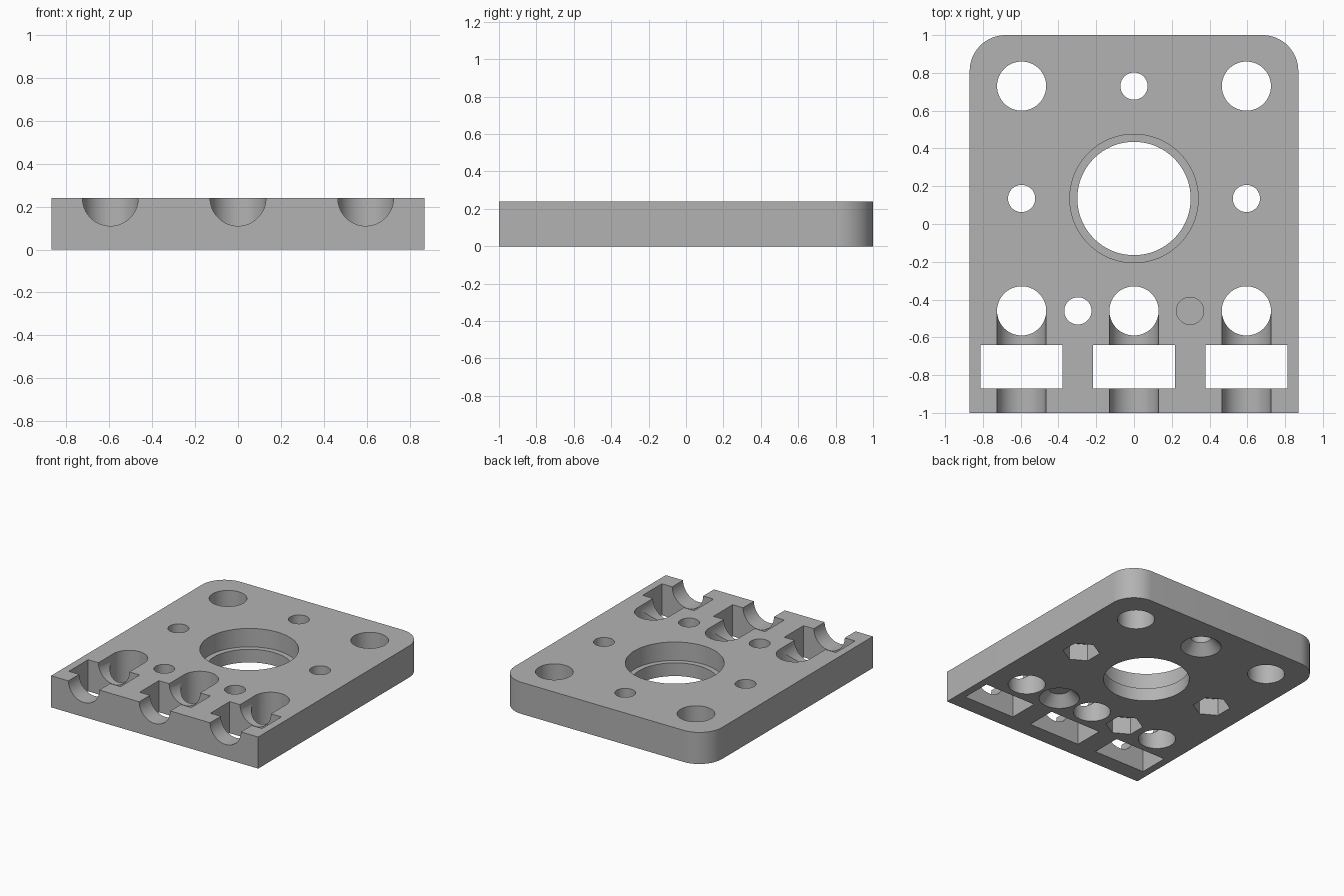
import bpy, bmesh, math

if "Cube" in bpy.data.objects:
    bpy.data.objects.remove(bpy.data.objects["Cube"])

T = 0.24            # plate thickness
ROD = 0.595         # spacing of the rod columns
ROW = -0.46         # front row of holes
E = 0.02            # overshoot of cutters

grey = bpy.data.materials.new("grey")
grey.diffuse_color = (0.45, 0.45, 0.45, 1)
grey.use_nodes = True
grey.node_tree.nodes["Principled BSDF"].inputs["Base Color"].default_value = grey.diffuse_color


def make_object(name, bm):
    mesh = bpy.data.meshes.new(name)
    bmesh.ops.recalc_face_normals(bm, faces=bm.faces)
    bm.to_mesh(mesh)
    bm.free()
    ob = bpy.data.objects.new(name, mesh)
    bpy.context.collection.objects.link(ob)
    mesh.materials.append(grey)
    return ob


def extrude_outline(name, pts, z0, z1):
    bm = bmesh.new()
    face = bm.faces.new([bm.verts.new((x, y, z0)) for x, y in pts])
    top = bmesh.ops.extrude_face_region(bm, geom=[face])["geom"]
    for v in top:
        if isinstance(v, bmesh.types.BMVert):
            v.co.z = z1
    return make_object(name, bm)


def cut(cutter):
    # subtract the cutter from the plate, then remove it
    mod = plate.modifiers.new("cut", 'BOOLEAN')
    mod.operation, mod.solver, mod.object = 'DIFFERENCE', 'EXACT', cutter
    bpy.context.view_layer.objects.active = plate
    bpy.ops.object.modifier_apply(modifier=mod.name)
    bpy.data.objects.remove(cutter)


def ring(x, y, r, n=64, turn=0.0):
    return [(x + r * math.cos(turn + math.tau * i / n),
             y + r * math.sin(turn + math.tau * i / n)) for i in range(n)]


def hole(x, y, r, z0=-E, z1=T + E, n=64, turn=0.0):
    cut(extrude_outline("hole_cutter", ring(x, y, r, n, turn), z0, z1))


def countersink(x, y, r0, r1, depth):
    # cone that narrows upward from the underside
    bm = bmesh.new()
    slope = (r0 - r1) / depth
    bmesh.ops.create_cone(bm, cap_ends=True, segments=64,
                          radius1=r0 + slope * E, radius2=r1, depth=depth + E)
    bmesh.ops.translate(bm, verts=bm.verts, vec=(x, y, (depth - E) / 2))
    cut(make_object("countersink_cutter", bm))


# Plate outline: square front corners, rounded back corners
R = 0.19
outline = [(-0.87, -1), (0.87, -1)]
for cx, start in ((0.87 - R, 0), (R - 0.87, 90)):
    for i in range(17):
        a = math.radians(start + 90 * i / 16)
        outline.append((cx + R * math.cos(a), 1 - R + R * math.sin(a)))
plate = extrude_outline("mounting_plate", outline, 0, T)

# Bearing seat: wide bore above a narrower through hole
hole(0, 0.135, 0.30, n=96)
hole(0, 0.135, 0.34, z0=0.10, n=96)

# Rod holes at the back
for x in (-ROD, ROD):
    hole(x, 0.73, 0.13)

# Front clamps: vertical hole, half round channel and rectangular pocket
for x in (-ROD, 0, ROD):
    bm = bmesh.new()
    bmesh.ops.create_cone(bm, cap_ends=True, segments=64,
                          radius1=0.13, radius2=0.13, depth=1)
    for v in bm.verts:
        px, py, pz = v.co
        v.co = (x + px, ROW - 0.5 + pz, T + py)
    cut(make_object("channel_cutter", bm))
    hole(x, ROW, 0.1302)
    w = 0.217
    cut(extrude_outline("pocket_cutter", [(x - w, -0.87), (x + w, -0.87),
                                          (x + w, -0.64), (x - w, -0.64)], -E, T + E))

# Screw holes, with countersinks or nut traps underneath
screws = [(0, 0.73, False), (0.297, ROW, False),
          (-ROD, 0.135, True), (ROD, 0.135, True), (-0.297, ROW, True)]
for x, y, nut in screws:
    hole(x, y, 0.072)
    if nut:
        hole(x, y, 0.13, z1=0.13, n=6, turn=math.pi / 6)
    else:
        countersink(x, y, 0.142, 0.072, 0.075)

# Smooth the round walls, keep the edges sharp
bpy.ops.object.select_all(action='DESELECT')
plate.select_set(True)
bpy.context.view_layer.objects.active = plate
bpy.ops.object.shade_smooth_by_angle(angle=math.radians(25))
